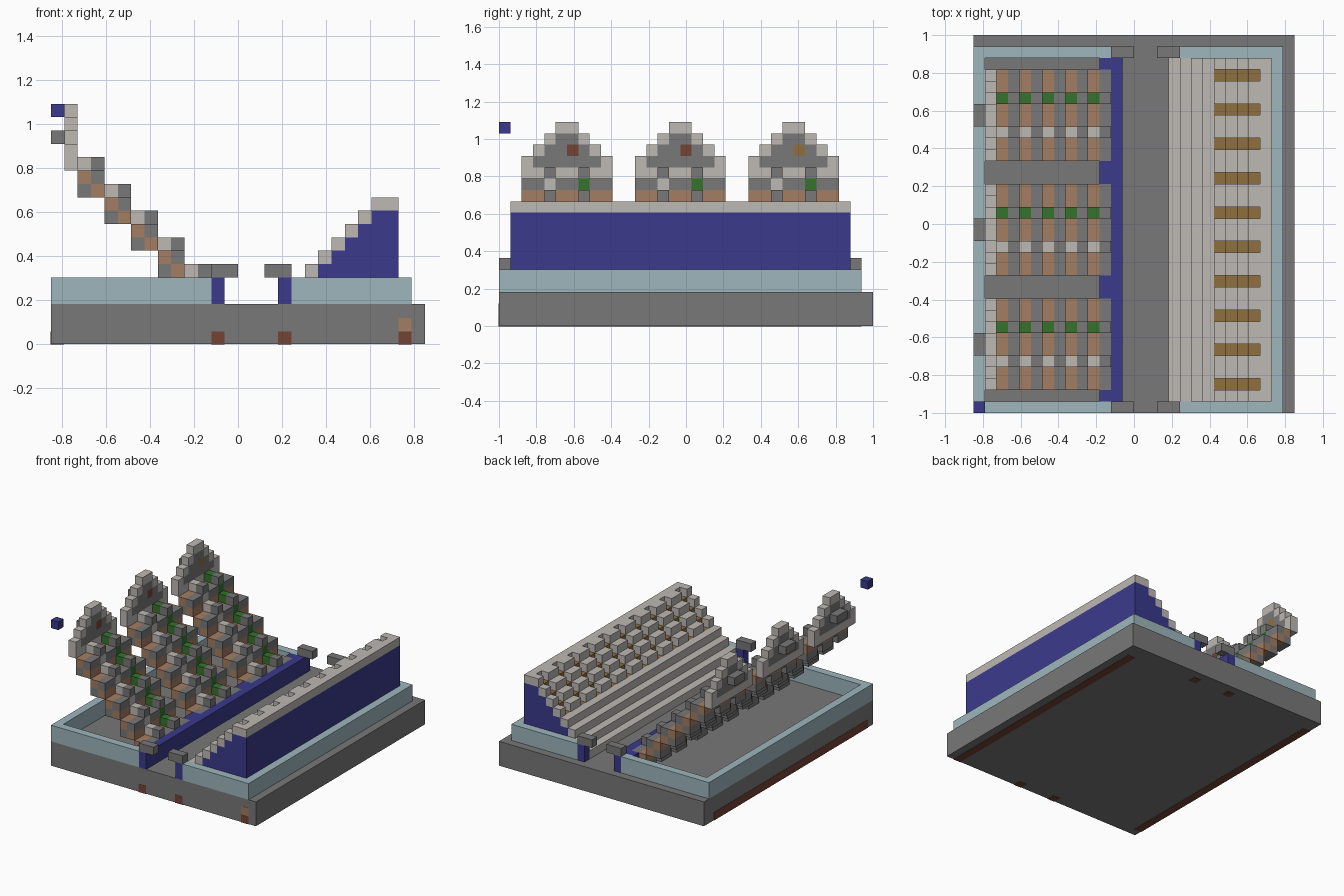
import bpy
import bmesh

if "Cube" in bpy.data.objects:
    bpy.data.objects.remove(bpy.data.objects["Cube"], do_unlink=True)

U = 2 / 33            # one block
OX, OY = -14 * U, -1  # grid origin


def material(name, hex_code):
    def lin(c):
        return c / 12.92 if c <= 0.04045 else ((c + 0.055) / 1.055) ** 2.4
    rgb = [lin(int(hex_code[i:i + 2], 16) / 255) for i in (0, 2, 4)]
    m = bpy.data.materials.new(name)
    m.use_nodes = True
    m.diffuse_color = (*rgb, 1)
    bsdf = next(n for n in m.node_tree.nodes if n.type == 'BSDF_PRINCIPLED')
    bsdf.inputs["Base Color"].default_value = (*rgb, 1)
    return m


STONE = material("grey stone", "787878")
PALE = material("pale stone", "bdb9b4")
ICE = material("ice blue", "9db6bd")
BLUE = material("deep blue", "3a3a8c")
CLAY = material("tan clay", "a37d62")
GREEN = material("green", "35722d")
GOLD = material("gold", "907040")
RED = material("brick red", "734435")


def blocks(name, mat, boxes):
    """One object from boxes given in blocks: x, y, z, width, depth, height."""
    bm = bmesh.new()
    for x, y, z, w, d, h in boxes:
        verts = bmesh.ops.create_cube(bm, size=1)["verts"]
        for v in verts:
            v.co.x = OX + (x + (v.co.x + 0.5) * w) * U
            v.co.y = OY + (y + (v.co.y + 0.5) * d) * U
            v.co.z = (z + (v.co.z + 0.5) * h) * U
    mesh = bpy.data.meshes.new(name)
    bm.to_mesh(mesh)
    bm.free()
    mesh.materials.append(mat)
    obj = bpy.data.objects.new(name, mesh)
    bpy.context.collection.objects.link(obj)
    return obj


# Base slab and the raised rim, open where the channel passes
blocks("base_slab", STONE, [(0, 0, 0, 28, 33, 3)])
rim = [(0, 1, 3, 1, 30, 2), (26, 1, 3, 1, 30, 2)]
for y in (0, 31):
    rim += [(0, y, 3, 12, 1, 2), (18, y, 3, 9, 1, 2)]
blocks("rim", ICE, rim)

# Channel wall, gate posts and their caps
wall = [(12, 0, 3, 1, 32, 2)]
wall += [(11, y, 3, 1, d, 2) for y, d in ((1, 1), (10, 2), (20, 2), (30, 1))]
blocks("channel_wall", BLUE, wall)
blocks("gate_posts", BLUE, [(17, y, 3, 1, 1, 2) for y in (0, 31)])
blocks("gate_caps", STONE,
       [(x, y, 5, 2, 1, 1) for x in (12, 16) for y in (0, 31)])

# Long grandstand: blue core, pale treads, recessed gold aisles
AISLES = range(2, 30, 3)
core, treads, aisles = [], [], []
for x in range(17, 26):
    z = min(x - 14, 10)
    has_aisle = 21 <= x <= 24
    if has_aisle:
        core.append((x, 1, 3, 1, 30, z - 4))
        start = 1
        for y in AISLES:
            treads.append((x, start, z, 1, y - start, 1))
            core.append((x, start, z - 1, 1, y - start, 1))
            aisles.append((x, y, z - 1, 1, 1, 1))
            start = y + 1
        treads.append((x, start, z, 1, 31 - start, 1))
        core.append((x, start, z - 1, 1, 31 - start, 1))
    else:
        treads.append((x, 1, z, 1, 30, 1))
        if z > 3:
            core.append((x, 1, 3, 1, 30, z - 3))
blocks("grandstand_core", BLUE, core)
blocks("grandstand_treads", PALE, treads)
blocks("grandstand_aisles", GOLD, aisles)

# Three stepped stands with a crested back panel
for label, y, badge in (("front", 2, RED), ("middle", 12, RED), ("rear", 22, GOLD)):
    stone, clay, pale, green = [], [], [], []
    for k in range(5):
        x, z = 2 + 2 * k, 11 - 2 * k
        # checkered seat rows between the aisles
        for s, d in ((0, 2), (3, 2), (6, 2)):
            stone += [(x, y + s, z, 1, d, 1), (x + 1, y + s, z + 1, 1, d, 1)]
            clay += [(x + 1, y + s, z, 1, d, 1), (x, y + s, z + 1, 1, d, 1)]
        # aisles follow the same checker one block higher
        for s, accent in ((2, pale), (5, green)):
            stone += [(x, y + s, z + 1, 1, 1, 1), (x + 1, y + s, z + 2, 1, 1, 1)]
            accent += [(x, y + s, z + 2, 1, 1, 1), (x + 1, y + s, z + 1, 1, 1, 1)]
    blocks(label + "_stand_stone", STONE, stone)
    blocks(label + "_stand_seats", CLAY, clay)
    blocks(label + "_stand_pale_aisle", PALE, pale)
    blocks(label + "_stand_green_aisle", GREEN, green)

    # stepped pale border around a grey field
    border = [(1, y, 13, 1, 8, 1), (1, y + 3, 17, 1, 2, 1)]
    for i in range(3):
        border += [(1, y + i, 14 + i, 1, 1, 1), (1, y + 7 - i, 14 + i, 1, 1, 1)]
    blocks(label + "_crest_border", PALE, border)
    blocks(label + "_crest_field", STONE,
           [(1, y + 1, 14, 1, 6, 1), (1, y + 2, 15, 1, 2, 1),
            (1, y + 5, 15, 1, 1, 1), (1, y + 3, 16, 1, 2, 1),
            (0, y + 3, 15, 1, 2, 1)])
    blocks(label + "_crest_badge", badge, [(1, y + 4, 15, 1, 1, 1)])

# Floating marker block
blocks("marker_block", BLUE, [(0, 0, 17, 1, 1, 1)])

# Thin coloured plates low on the base
T = 0.03
blocks("base_red_plates", RED,
       [(-T, 1, -T, 1, 30, 1), (26, -T, -T, 1, 31, 1)]
       + [(x, -T, -T, 1, 1, 1) for x in (12, 17)]
       + [(x, 31, -T, 1, 1, 1) for x in (12, 17)])
blocks("base_clay_plate", CLAY, [(26, -T, 1 - T, 1, 1, 1)])
